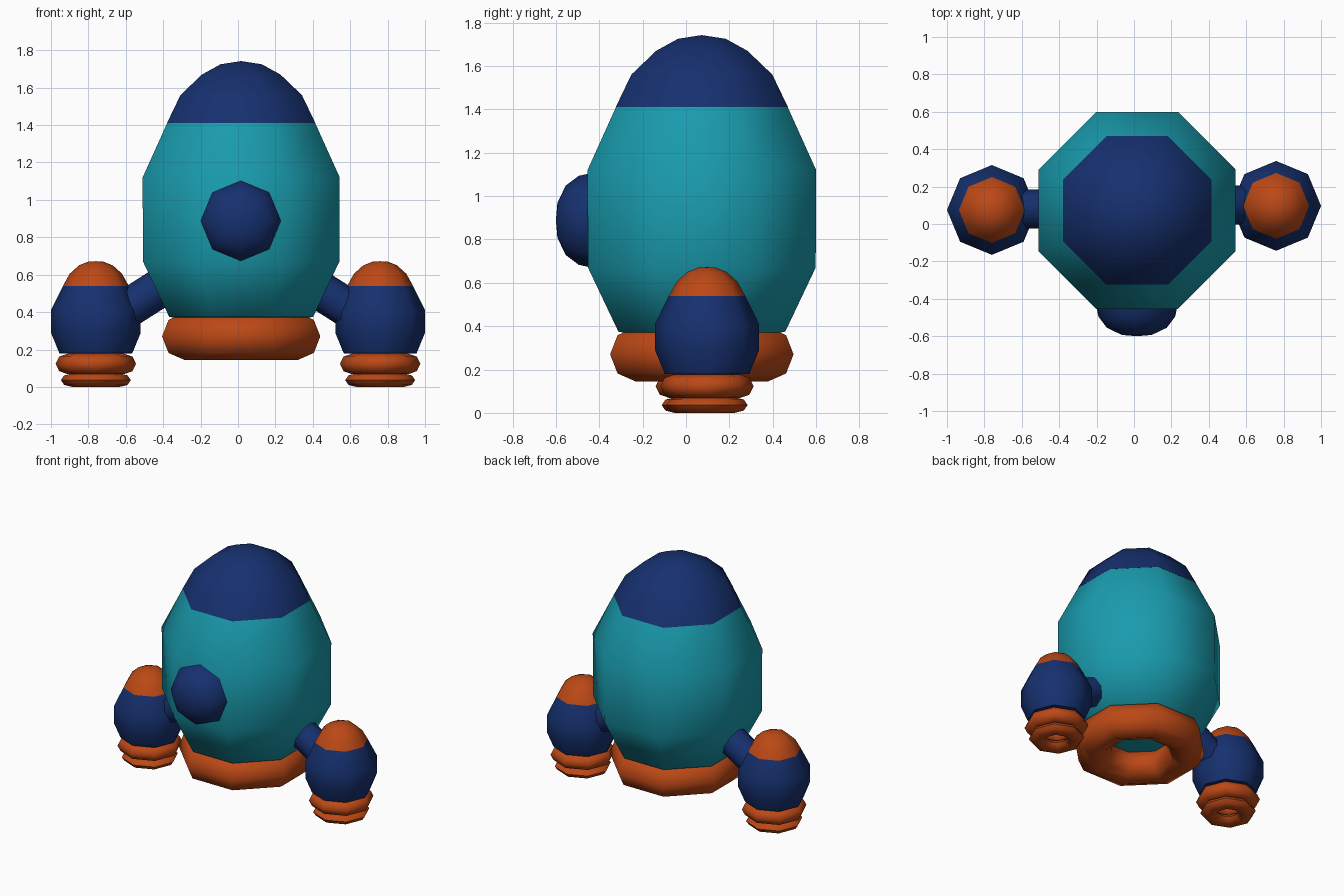
import bpy, bmesh, math
from mathutils import Vector, Matrix

if "Cube" in bpy.data.objects:
    bpy.data.objects.remove(bpy.data.objects["Cube"])

SIDES = 8
FLAT = math.pi / 8                 # turns the octagon so flat sides face the axes
APO = 1 / math.cos(FLAT)           # apothem to radius


def material(name, rgb):
    m = bpy.data.materials.new(name)
    m.diffuse_color = (*rgb, 1)
    m.use_nodes = True
    m.node_tree.nodes["Principled BSDF"].inputs["Base Color"].default_value = m.diffuse_color
    return m


TEAL = material("teal", (0.01, 0.33, 0.42))
NAVY = material("navy", (0.008, 0.03, 0.16))
ORANGE = material("orange", (0.50, 0.065, 0.008))


def lathe(name, profile, mat, matrix, phase=0.0, scale=1.0, loop=False):
    """Spin (radius, height) points into an eight-sided form; radius 0 is a pole."""
    bm = bmesh.new()
    rings = []
    for r, z in profile:
        if r == 0:
            rings.append([bm.verts.new((0, 0, z))] * SIDES)
        else:
            rings.append([bm.verts.new((r * scale * math.cos(phase + i * math.tau / SIDES),
                                        r * scale * math.sin(phase + i * math.tau / SIDES), z))
                          for i in range(SIDES)])
    pairs = list(zip(rings, rings[1:])) + ([(rings[-1], rings[0])] if loop else [])
    for a, b in pairs:
        for i in range(SIDES):
            j = (i + 1) % SIDES
            bm.faces.new(list(dict.fromkeys((a[i], a[j], b[j], b[i]))))
    bmesh.ops.recalc_face_normals(bm, faces=bm.faces)
    me = bpy.data.meshes.new(name)
    bm.to_mesh(me)
    bm.free()
    me.shade_smooth()
    me.set_sharp_from_angle(angle=math.radians(62))
    me.materials.append(mat)
    ob = bpy.data.objects.new(name, me)
    ob.matrix_world = matrix
    bpy.context.collection.objects.link(ob)
    return ob


def ring(name, major, rx, z, rz, mat, matrix, **kw):
    """Torus with an elliptical eight-point section."""
    pts = [(major + rx * math.cos(k * math.tau / 8), z + rz * math.sin(k * math.tau / 8))
           for k in range(8)]
    return lathe(name, pts, mat, matrix, loop=True, **kw)


# Hull, nose and tail ring
centre = Matrix.Translation((0.017, 0.073, 0))
lathe("hull", [(0, 0.32), (0.2, 0.335), (0.385, 0.375), (0.525, 0.67), (0.527, 1.12),
               (0.396, 1.41), (0, 1.41)], TEAL, centre, FLAT, APO)
lathe("nose_cap", [(0, 1.405), (0.397, 1.41), (0.325, 1.56), (0.21, 1.67), (0.11, 1.725),
                   (0, 1.742)], NAVY, centre, FLAT, APO)
ring("tail_ring", 0.305, 0.118, 0.27, 0.125, ORANGE, centre, phase=FLAT, scale=APO)

# Round window bulging from the front
window = Matrix.Translation((0.015, -0.44, 0.888)) @ Matrix.Rotation(math.pi / 2, 4, 'X')
lathe("window", [(0, -0.02), (0.217, 0), (0.205, 0.055), (0.16, 0.115), (0.08, 0.153),
                 (0, 0.16)], NAVY, window)

# Side boosters, each with cap, nozzle rings and strut
for side, label, y in ((-1, "left", 0.075), (1, "right", 0.097)):
    at = Matrix.Translation((side * 0.76, y, 0))
    lathe(label + "_booster", [(0, 0.17), (0.195, 0.18), (0.24, 0.29), (0.24, 0.41),
                               (0.176, 0.54), (0, 0.54)], NAVY, at)
    lathe(label + "_booster_cap", [(0, 0.535), (0.176, 0.54), (0.14, 0.605), (0.09, 0.65),
                                   (0.04, 0.67), (0, 0.672)], ORANGE, at)
    ring(label + "_upper_nozzle", 0.15, 0.065, 0.123, 0.055, ORANGE, at)
    ring(label + "_lower_nozzle", 0.127, 0.06, 0.036, 0.036, ORANGE, at)

    start, end = Vector((side * 0.33, y + 0.005, 0.585)), Vector((side * 0.70, y + 0.005, 0.35))
    axis = end - start
    turn = axis.to_track_quat('Z', 'Y').to_matrix().to_4x4()
    lathe(label + "_strut", [(0, 0), (0.104, 0), (0.104, axis.length), (0, axis.length)],
          NAVY, Matrix.Translation(start) @ turn)
